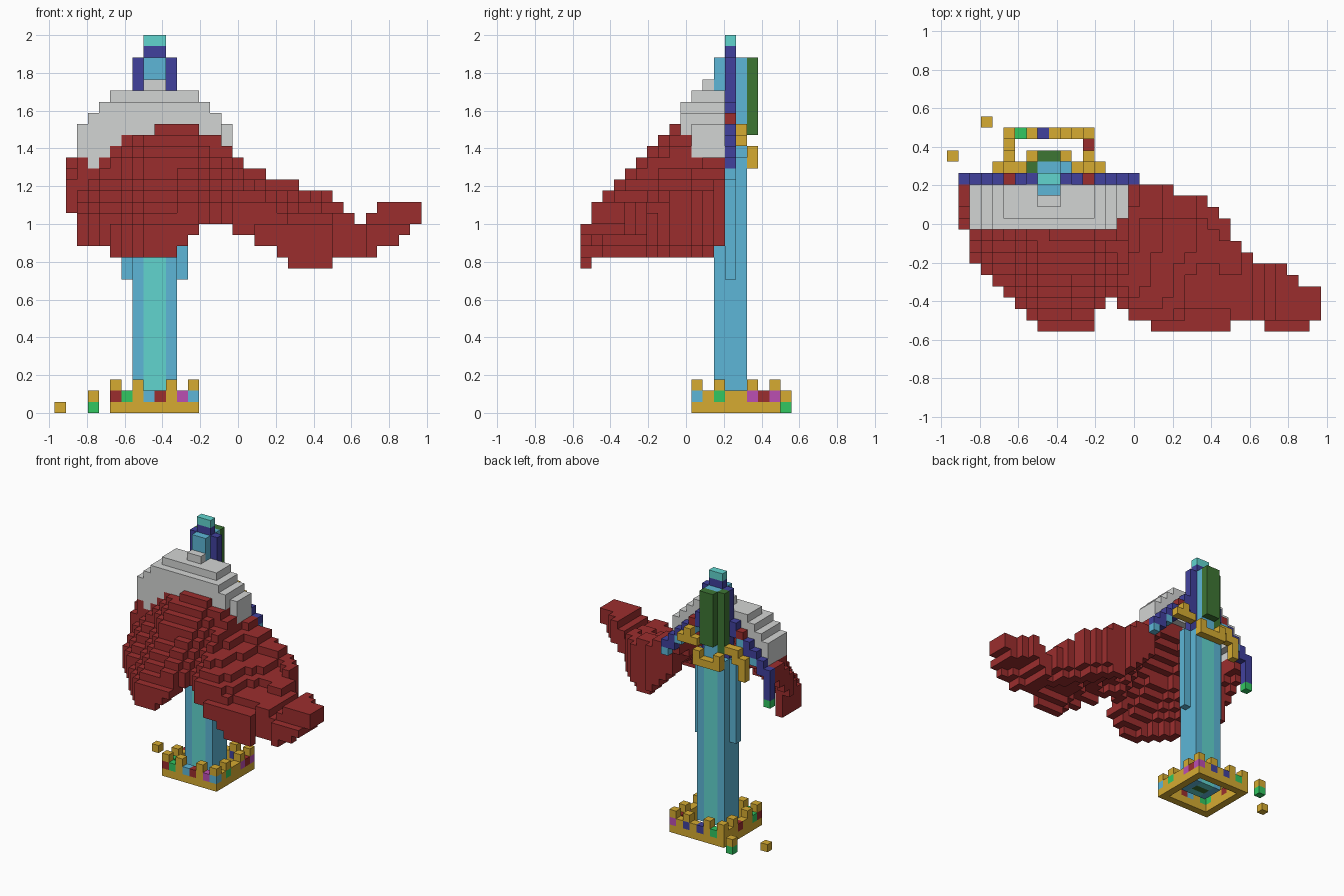
import bpy, bmesh
from mathutils import Vector

cube = bpy.data.objects.get("Cube")
if cube:
    bpy.data.objects.remove(cube)

U = 2 / 34                       # edge of one block
ORIGIN = Vector((-16.5, -9.5, 0))

COLOURS = {
    "red": (0.33, 0.027, 0.027), "grey": (0.65, 0.66, 0.655),
    "blue": (0.11, 0.47, 0.68), "teal": (0.12, 0.66, 0.62),
    "navy": (0.053, 0.053, 0.34), "gold": (0.67, 0.41, 0.031),
    "forest": (0.048, 0.18, 0.034), "emerald": (0.031, 0.57, 0.12),
    "magenta": (0.5, 0.077, 0.45),
}
MATS = {}
for name, rgb in COLOURS.items():
    m = bpy.data.materials.new(name)
    m.use_nodes = True
    m.diffuse_color = (*rgb, 1)
    m.node_tree.nodes["Principled BSDF"].inputs["Base Color"].default_value = (*rgb, 1)
    MATS[name] = m

blocks = {}                      # cell -> (part, colour)


def put(part, colour, xs, ys, zs):
    """Fill a box of cells; each argument is a cell or an inclusive pair."""
    span = lambda v: range(v[0], v[1] + 1) if isinstance(v, tuple) else (v,)
    for i in span(xs):
        for j in span(ys):
            for k in span(zs):
                blocks[i, j, k] = (part, colour)


def runs(*pairs):
    """Expand (value, count) pairs into a list."""
    return [v for v, n in pairs for _ in range(n)]


# Base frame: walls, battlements and inlaid gems
LO, HI, NEAR, FAR = 5, 12, 10, 17
for k in (0, 1):
    for y in (NEAR, FAR):
        put("base_frame", "gold", (LO, HI), y, k)
    for x in (LO, HI):
        put("base_frame", "gold", x, (NEAR, FAR), k)
for n in (0, 2, 5, 7):
    for y in (NEAR, FAR):
        put("battlements", "gold", LO + n, y, 2)
    for x in (LO, HI):
        put("battlements", "gold", x, NEAR + n, 2)


def gems(x, y, dx, dy, row):
    for n, colour in enumerate(row.split()):
        if colour != "gold":
            put("base_gems", colour, x + n * dx, y + n * dy, 1)


gems(LO, NEAR, 1, 0, "red emerald gold blue red gold magenta blue")
gems(HI, NEAR, 0, 1, "blue gold emerald gold gold magenta red magenta")
gems(LO, FAR, 1, 0, "gold emerald gold navy gold navy gold magenta")
gems(LO, NEAR, 0, 1, "red emerald gold gold red gold gold gold")

# Loose pieces beside the base
put("loose_gem", "emerald", 3, 18, 0)
put("loose_gem", "gold", 3, 18, 1)
put("loose_block", "gold", 0, 15, 0)

# Shaft with pale centre strips, dark core and side ribs
put("shaft", "blue", (7, 10), (12, 14), (1, 22))
put("shaft", "teal", (8, 9), (12, 14), (1, 22))
put("shaft_core", "forest", (8, 9), 13, (1, 22))
for x in (6, 11):
    put("side_rib", "blue", x, 13, (12, 22))

# Arched guard with hanging tip
drop = [27, 27, 27, 26, 25, 24, 23, 22]
for d, k in enumerate(drop):
    for x in (8 - d, 9 + d):
        put("guard", "red" if d == 3 else "navy", x, 13, k)
        put("guard", "blue" if d % 2 else "navy", x, 13, k - 1)
put("guard_tip", "navy", 1, 13, (19, 22))
put("guard_tip", "emerald", 1, 13, 18)

# Upper column and finial
put("column", "blue", (8, 9), 12, (23, 31))
put("column", "blue", (8, 9), 14, (23, 31))
for x in (7, 10):
    put("column", "navy", x, 13, (23, 31))
put("column", "forest", 7, 14, (24, 31))
put("column_back", "forest", (8, 9), 15, (25, 31))
put("finial", "navy", (8, 9), 13, (28, 32))
put("finial", "teal", (8, 9), 13, 33)

# Gold collar behind the column, drooping on one side
put("collar", "gold", (7, 10), 15, 22)
for x in (7, 10):
    put("collar", "gold", x, 15, 23)
put("collar", "gold", (11, 13), 14, 24)
put("collar", "gold", 12, 14, 25)
put("collar", "gold", 6, 14, 24)
put("collar", "gold", 5, 14, (23, 24))
put("collar", "gold", 4, 14, (21, 23))

# Cloak outline for each column of cells: front, back, bottom, top
FIRST, LAST, TAIL = 1, 32, 16
front = [9, 9, 6, 5, 4, 3, 2, 1] + runs((0, 5), (2, 1), (3, 1), (2, 1), (1, 2),
                                       (0, 7), (1, 3), (0, 4), (1, 1))
back = runs((12, 20), (11, 3), (10, 1), (9, 1), (7, 1), (6, 1), (5, 3), (4, 1), (3, 2))
bottom = runs((18, 2), (15, 3), (14, 6), (15, 1), (16, 1), (17, 3), (16, 2), (15, 2),
              (14, 1), (13, 4), (14, 4), (15, 2), (16, 1), (17, 1))
top = runs((23, 3), (22, 1), (23, 1), (24, 1), (25, 3), (26, 4), (25, 2), (24, 1),
           (23, 1), (22, 2), (21, 3), (20, 3), (19, 1), (18, 1), (17, 1), (18, 1), (19, 4))
dome = [30, 29, 29, 29, 28, 27, 26]

# Upper surface: a sloping cloak with a domed crown at the back
height = {}
for i in range(FIRST, LAST + 1):
    depth = back[i] - front[i]
    for j in range(front[i], back[i] + 1):
        h = min(top[i], 18 + j if j else 17)
        if i < TAIL:
            h = min(h, bottom[i] + 3 + int(1.2 * (j - front[i])))
            if i >= 13 and j < 8:
                h -= 1           # crease between the two halves
        else:
            fall = max(top[i] - bottom[i] - 4, 0) / depth
            h = min(h, round(top[i] - fall * (back[i] - j)))
        if 2 <= i <= 15 and j >= 9 and (i, j) != (15, 9):
            h = max(h, min(dome[int(abs(i - 8.5))], 28 + min(j - 9, 2)))
        height[i, j] = h

# Lower surface: hollow under the crown, sloping keel under the tail
for (i, j), h in height.items():
    low = max(bottom[i], 14) if j else bottom[i]
    beside = [front[n] for n in (i - 1, i + 1) if FIRST <= n <= LAST]
    if i < TAIL and j > max(beside + [front[i]]):
        around = [(i - 1, j), (i + 1, j), (i, j - 1), (i, j)]
        low = max(low, min(height[c] for c in around if c in height) - 2)
    elif i >= TAIL and j > front[i]:
        keel = 14 + int(abs(i - (28 - 0.65 * j)))
        low = max(low, min(keel, h - 3))
    for k in range(low, h):
        crown = 2 <= i <= 15 and (j == 9 and k >= top[i] or j > 9 and k >= 23)
        blocks.setdefault((i, j, k), ("crown", "grey") if crown else ("cloak", "red"))

# Turn each part into a mesh of its exposed block faces
AXES = [Vector(a) for a in ((1, 0, 0), (0, 1, 0), (0, 0, 1))]
parts = {}
for cell, (part, colour) in blocks.items():
    parts.setdefault(part, []).append((cell, colour))

for part, cells in parts.items():
    bm = bmesh.new()
    used = sorted({c for _, c in cells})
    for cell, colour in cells:
        centre = Vector(cell) + ORIGIN + Vector((0.5, 0.5, 0.5))
        for a in range(3):
            for sign in (-1, 1):
                n = AXES[a] * sign
                if tuple(int(c) for c in Vector(cell) + n) in blocks:
                    continue
                p = AXES[(a + 1) % 3] / 2
                q = AXES[(a + 2) % 3] / 2 * sign
                mid = centre + n / 2
                ring = [mid - p - q, mid + p - q, mid + p + q, mid - p + q]
                face = bm.faces.new([bm.verts.new(v * U) for v in ring])
                face.material_index = used.index(colour)
    bmesh.ops.remove_doubles(bm, verts=bm.verts, dist=U / 100)
    mesh = bpy.data.meshes.new(part)
    bm.to_mesh(mesh)
    bm.free()
    for c in used:
        mesh.materials.append(MATS[c])
    bpy.context.collection.objects.link(bpy.data.objects.new(part, mesh))
